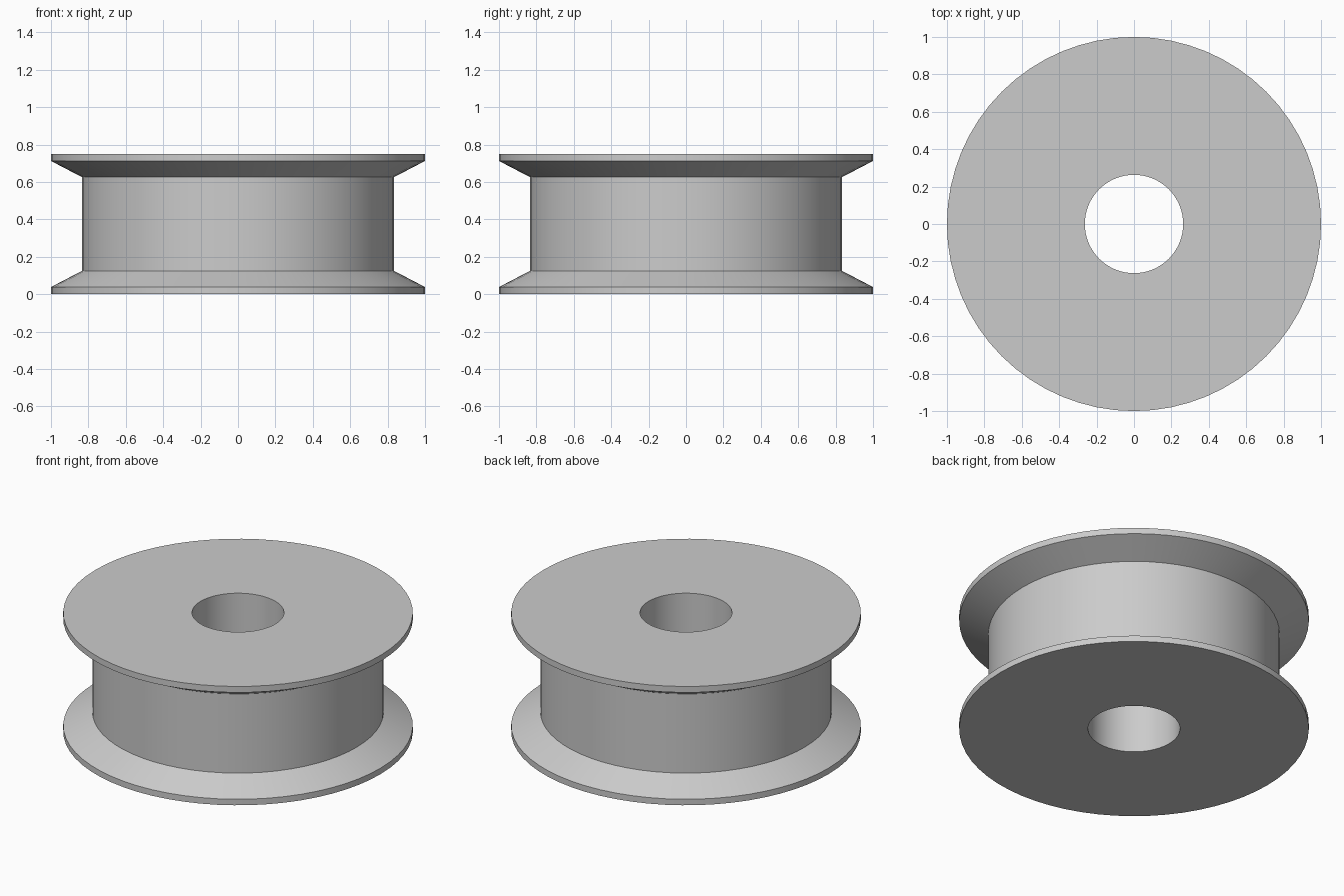
import bpy
import bmesh
from math import cos, sin, radians, tau

SEGMENTS = 64
HEIGHT = 0.75

if "Cube" in bpy.data.objects:
    bpy.data.objects.remove(bpy.data.objects["Cube"], do_unlink=True)

# Plain grey material
grey = bpy.data.materials.new("plain_grey")
grey.use_nodes = True
colour = (0.6, 0.6, 0.6, 1)
grey.diffuse_color = colour
grey.node_tree.nodes["Principled BSDF"].inputs["Base Color"].default_value = colour

# Lower half of the section (radius, height), mirrored for the upper half
lower = [(0.263, 0), (1, 0), (1, 0.038), (0.833, 0.125)]
profile = lower + [(r, HEIGHT - z) for r, z in reversed(lower)]

# Revolve the closed section into a flanged spool with an axle bore
bm = bmesh.new()
rings = []
for r, z in profile:
    angles = [tau * i / SEGMENTS for i in range(SEGMENTS)]
    rings.append([bm.verts.new((r * cos(a), r * sin(a), z)) for a in angles])
for k, ring in enumerate(rings):
    above = rings[(k + 1) % len(rings)]
    for i in range(SEGMENTS):
        j = (i + 1) % SEGMENTS
        bm.faces.new((ring[i], ring[j], above[j], above[i]))
bmesh.ops.recalc_face_normals(bm, faces=bm.faces)

mesh = bpy.data.meshes.new("spool")
bm.to_mesh(mesh)
bm.free()
mesh.materials.append(grey)
spool = bpy.data.objects.new("spool", mesh)
bpy.context.collection.objects.link(spool)

# Smooth round walls, crisp rims
bpy.ops.object.select_all(action="DESELECT")
spool.select_set(True)
bpy.context.view_layer.objects.active = spool
bpy.ops.object.shade_smooth_by_angle(angle=radians(20))
